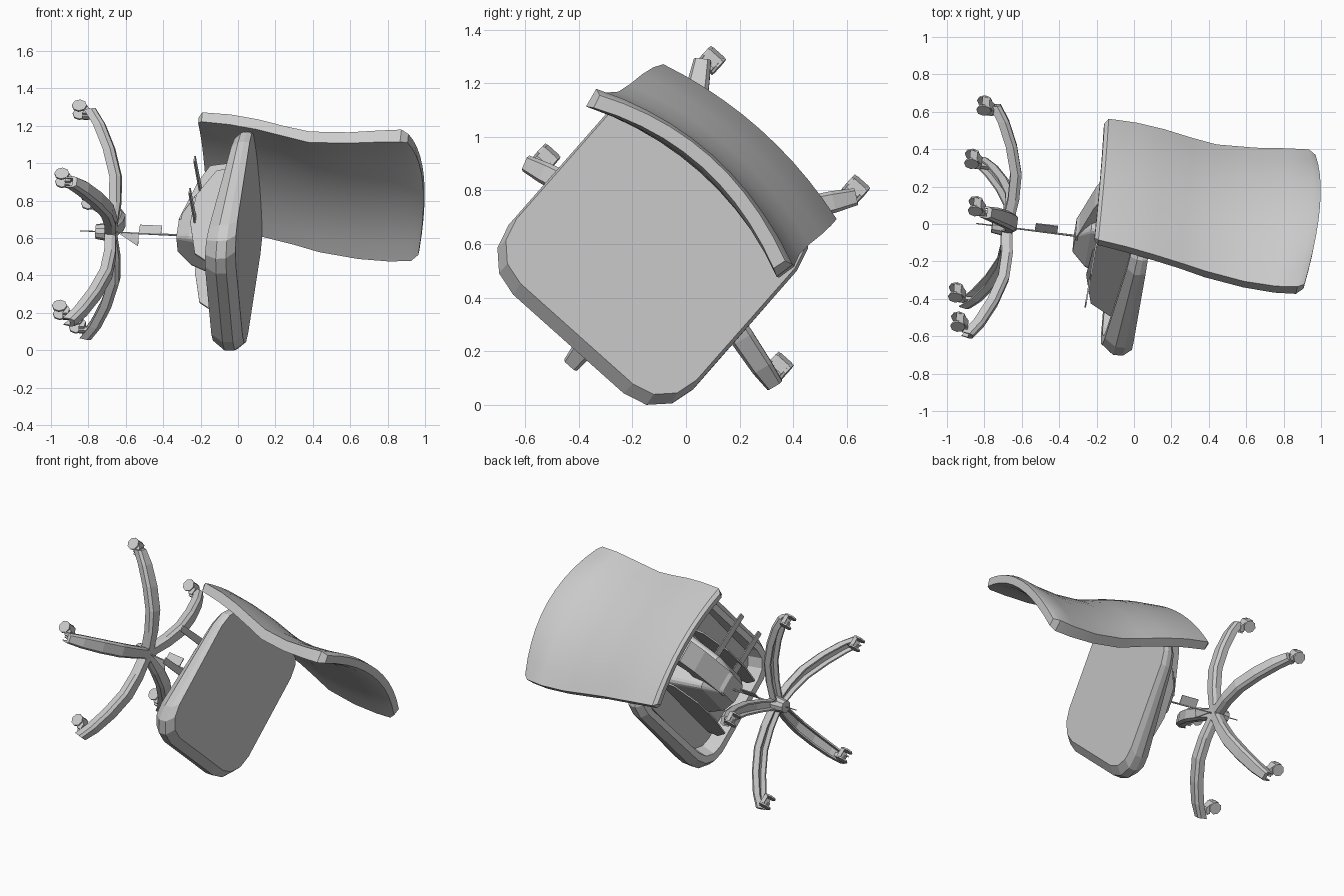
import bpy, bmesh, math
from mathutils import Matrix, Vector

cube = bpy.data.objects.get("Cube")
if cube:
    bpy.data.objects.remove(cube)

# Tipped-over chair frame: local x = width, y = backward, z = up the column
up = Vector((1, -0.125, -0.045)).normalized()
back = Vector((0.117, 0.66, 0.75))
back = (back - up * back.dot(up)).normalized()
wide = back.cross(up)
FRAME = Matrix((wide, back, up)).transposed().to_4x4()
FRAME.translation = (-0.66, -0.02, 0.63)

grey = bpy.data.materials.new("plain_grey")
grey.use_nodes = True
grey.diffuse_color = (0.6, 0.6, 0.6, 1)
grey.node_tree.nodes["Principled BSDF"].inputs["Base Color"].default_value = (0.6, 0.6, 0.6, 1)


def add(name, bm, spin=None, smooth=None):
    """Turn a bmesh in chair coordinates into a placed object."""
    bmesh.ops.recalc_face_normals(bm, faces=bm.faces)
    bm.transform(FRAME @ (spin or Matrix()))
    mesh = bpy.data.meshes.new(name)
    bm.to_mesh(mesh)
    bm.free()
    mesh.materials.append(grey)
    obj = bpy.data.objects.new(name, mesh)
    bpy.context.collection.objects.link(obj)
    if smooth:
        bpy.ops.object.select_all(action='DESELECT')
        obj.select_set(True)
        bpy.context.view_layer.objects.active = obj
        bpy.ops.object.shade_smooth_by_angle(angle=math.radians(smooth))


def loft(sections, bm=None):
    """Skin a row of closed sections and cap both ends."""
    bm = bm or bmesh.new()
    rings = [[bm.verts.new(p) for p in s] for s in sections]
    n = len(rings[0])
    for a, b in zip(rings, rings[1:]):
        for i in range(n):
            j = (i + 1) % n
            bm.faces.new((a[i], a[j], b[j], b[i]))
    bm.faces.new(rings[0][::-1])
    bm.faces.new(rings[-1])
    return bm


def rounded(x, front, rear, r, z, tilt=0):
    """Rectangle outline with chamfered round corners, rising to the rear by tilt."""
    pts = []
    for cx, cy, start in ((x - r, rear - r, 0), (r - x, rear - r, 90),
                          (r - x, front + r, 180), (x - r, front + r, 270)):
        for k in range(4):
            a = math.radians(start + 30 * k)
            y = cy + r * math.sin(a)
            pts.append((cx + r * math.cos(a), y, z + tilt * y))
    return pts


def box(x0, x1, y0, y1, z0, z1, bm=None):
    return loft([[(x0, y0, z), (x1, y0, z), (x1, y1, z), (x0, y1, z)] for z in (z0, z1)], bm)


# Seat cushion, with a hollow underside behind a bevelled rim
add("seat", loft([
    rounded(0.36, -0.40, 0.36, 0.13, 0.66),
    rounded(0.38, -0.42, 0.38, 0.13, 0.60, 0.09),
    rounded(0.42, -0.46, 0.42, 0.15, 0.60, 0.09),
    rounded(0.46, -0.51, 0.455, 0.185, 0.65, 0.05),
    rounded(0.462, -0.505, 0.46, 0.185, 0.69, 0.02),
    rounded(0.452, -0.45, 0.45, 0.17, 0.725)]),
    Matrix.Translation((-0.005, 0, 0)))

# Backrest: height, rear position, half width, sideways bow, thickness
ROWS = [(0.425, 0.475, 0.41, 0.06, 0.03), (0.445, 0.49, 0.435, 0.06, 0.055),
        (0.60, 0.475, 0.445, 0.06, 0.06), (0.75, 0.445, 0.45, 0.065, 0.06),
        (0.90, 0.405, 0.45, 0.07, 0.06), (1.04, 0.37, 0.455, 0.08, 0.065),
        (1.25, 0.355, 0.48, 0.09, 0.065), (1.42, 0.365, 0.495, 0.10, 0.07),
        (1.535, 0.38, 0.493, 0.11, 0.075), (1.572, 0.375, 0.465, 0.11, 0.05)]
STEPS = 10
sections = []
for z, y, half, bow, thick in ROWS:
    crown = 0.042 * max(0, (z - 1.0) / 0.58) ** 2
    rear, front = [], []
    for k in range(STEPS + 1):
        t = 2 * k / STEPS - 1
        bulge = 1 - t * t
        h = z + crown * bulge
        rear.append((half * t, y + bow * bulge, h))
        front.append((half * t * 0.97, y + bow * bulge - thick, h))
    sections.append(rear + front[::-1])
add("backrest", loft(sections), Matrix.Translation((-0.01, 0, 0)), smooth=35)

# Tilt mechanism under the seat and the arm running back to the backrest
add("tilt_housing", loft([rounded(0.065, -0.07, 0.08, 0.02, 0.345),
                          rounded(0.12, -0.12, 0.20, 0.03, 0.42),
                          rounded(0.18, -0.20, 0.28, 0.04, 0.67)]))
ARM = [(0.05, 0.345), (0.33, 0.42), (0.44, 0.47), (0.47, 0.60), (0.42, 0.60), (0.30, 0.50), (0.05, 0.48)]
add("back_arm", loft([[(x, y, z) for y, z in ARM] for x in (-0.075, 0.075)]))

# Support plates beneath the cushion
PLATE = [(-0.38, 0.59), (-0.30, 0.48), (-0.08, 0.43), (0.12, 0.44), (0.30, 0.53), (0.32, 0.66), (-0.36, 0.66)]
for side, label in ((-1, "right"), (1, "left")):
    add("support_plate_" + label,
        loft([[(side * x, y, z) for y, z in PLATE] for x in (0.19, 0.20)]))

# Control levers on one side
for i, y in enumerate((-0.06, 0.17)):
    add("control_lever_%d" % (i + 1),
        loft([[(-0.12, y - 0.025, z), (-0.43, y - 0.02, z - 0.02),
               (-0.43, y + 0.02, z - 0.02), (-0.12, y + 0.025, z)] for z in (0.455, 0.463)]))

# Thin column, with the flat cover pieces around it
bm = bmesh.new()
bmesh.ops.create_cone(bm, cap_ends=True, segments=6, radius1=0.003, radius2=0.006,
                      depth=0.54, matrix=Matrix.Translation((0, 0, 0.085)))
add("column", bm)
add("column_tab", loft([[(x, 0.0, 0.13), (x, 0.06, 0.13), (x, 0.06, 0.25), (x, 0.0, 0.25)]
                        for x in (-0.003, 0.003)]))
add("column_fin", loft([[(0, d, 0.02), (0, d, 0.13), (0.045, d - 0.05, 0.13)] for d in (-0.003, 0.003)]))

# Five-armed base with channel-shaped legs and twin-wheel casters
bm = bmesh.new()
bmesh.ops.create_cone(bm, cap_ends=True, segments=10, radius1=0.04, radius2=0.055,
                      depth=0.11, matrix=Matrix.Translation((0, 0, -0.045)))
add("base_hub", bm)
LEG = [(0.02, 0.01, 0.034), (0.16, 0.025, 0.040), (0.30, 0.020, 0.045),
       (0.45, -0.025, 0.045), (0.58, -0.085, 0.041), (0.66, -0.14, 0.032)]
HOOD = [(0.0, 0.03), (0.035, 0.035), (0.075, 0.005), (0.085, -0.035), (0.06, -0.005), (0.03, 0.01), (0.0, 0.0)]
for i in range(5):
    spin = Matrix.Rotation(math.radians(72 * i), 4, 'Z')
    rings = []
    for r, z, h in LEG:
        lean = 0.25 * r
        rings.append([(x, -r + lean * d, z - d) for x, d in (
            (-h * 0.7, 0), (h * 0.7, 0), (h, 0.02), (h * 0.9, 0.06), (h * 0.65, 0.06),
            (h * 0.65, 0.025), (-h * 0.65, 0.025), (-h * 0.65, 0.06), (-h * 0.9, 0.06), (-h, 0.02))])
    add("base_leg_%d" % (i + 1), loft(rings), spin)
    # Caster with a stem, a hood and two wheels, all trailing the same way
    pivot = Matrix.Translation(spin @ Vector((0, -0.615, -0.208)))
    bm = box(-0.012, 0.012, -0.012, 0.012, 0.0, 0.08)
    loft([[(x, y, z) for y, z in HOOD] for x in (-0.028, 0.028)], bm)
    for x in (-0.033, 0.033):
        bmesh.ops.create_cone(bm, cap_ends=True, segments=8, radius1=0.04, radius2=0.04, depth=0.01,
                              matrix=Matrix.Translation((x, 0.045, -0.02)) @ Matrix.Rotation(math.pi / 2, 4, 'Y'))
    add("caster_%d" % (i + 1), bm, pivot)
